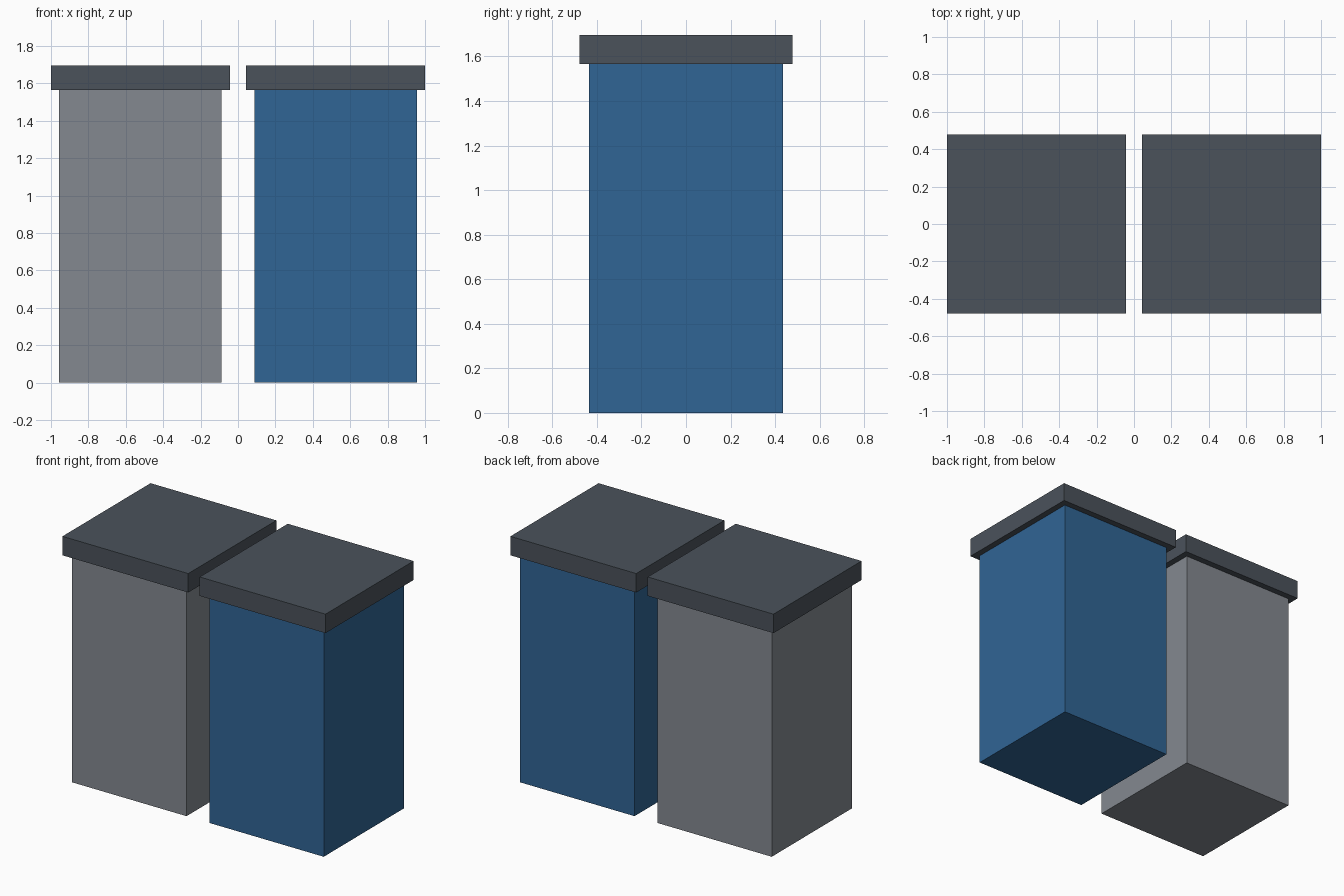
import bpy

if "Cube" in bpy.data.objects:
    bpy.data.objects.remove(bpy.data.objects["Cube"])

U = 2 / 2.3                      # width of one bin body
BODY_H, LID_H = 1.8 * U, 0.15 * U
LID_W = 1.1 * U
OFFSET = 0.6 * U                 # bin centre from the middle


def material(name, rgb):
    mat = bpy.data.materials.new(name)
    mat.diffuse_color = (*rgb, 1)
    mat.use_nodes = True
    mat.node_tree.nodes["Principled BSDF"].inputs["Base Color"].default_value = mat.diffuse_color
    return mat


def box(name, width, height, x, base, mat):
    bpy.ops.mesh.primitive_cube_add(size=1, location=(x, 0, base + height / 2))
    obj = bpy.context.object
    obj.name = name
    obj.scale = (width, width, height)
    bpy.ops.object.transform_apply(location=False, rotation=False, scale=True)
    obj.data.materials.append(mat)
    return obj


grey = material("grey", (0.23, 0.25, 0.28))
blue = material("blue", (0.03, 0.13, 0.30))
dark = material("dark_grey", (0.07, 0.085, 0.105))

# Two bins side by side, each a square body with an overhanging lid
for side, sign, colour in (("left", -1, grey), ("right", 1, blue)):
    box(side + "_bin_body", U, BODY_H, sign * OFFSET, 0, colour)
    box(side + "_bin_lid", LID_W, LID_H, sign * OFFSET, BODY_H, dark)
